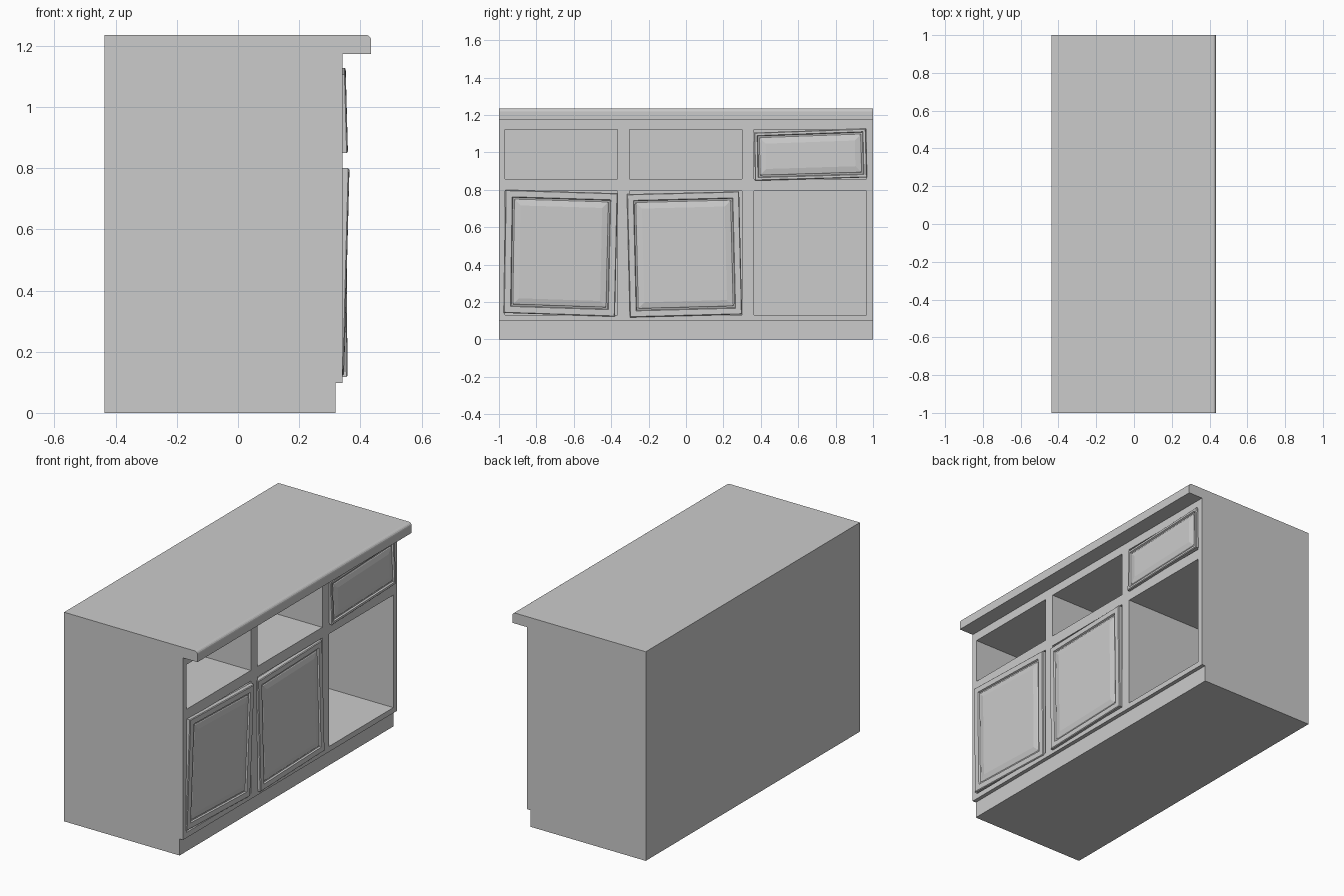
import bpy, bmesh, math
from mathutils import Vector

if "Cube" in bpy.data.objects:
    bpy.data.objects.remove(bpy.data.objects["Cube"])


def make_object(name, bm):
    bmesh.ops.recalc_face_normals(bm, faces=bm.faces)
    mesh = bpy.data.meshes.new(name)
    bm.to_mesh(mesh)
    bm.free()
    obj = bpy.data.objects.new(name, mesh)
    bpy.context.collection.objects.link(obj)
    return obj


# Cabinet side profile (x, z) with toe kick and rounded counter edge
R = 0.018
arc = [(0.435 - R + R * math.cos(a), 1.236 - R + R * math.sin(a))
       for a in (math.radians(22.5 * i) for i in range(5))]
profile = [(-0.437, 0), (0.318, 0), (0.318, 0.098), (0.341, 0.098),
           (0.341, 1.174), (0.435, 1.174)] + arc + [(-0.437, 1.236)]
bm = bmesh.new()
side = bm.faces.new([bm.verts.new((x, -1, z)) for x, z in profile])
ext = bmesh.ops.extrude_face_region(bm, geom=[side])
bmesh.ops.translate(bm, vec=(0, 2, 0),
                    verts=[v for v in ext["geom"] if isinstance(v, bmesh.types.BMVert)])
cabinet = make_object("counter_cabinet", bm)

# Six open compartments: three columns, two rows
COLUMNS = [(-0.967, -0.367), (-0.303, 0.3), (0.364, 0.964)]
ROWS = [(0.13, 0.795), (0.858, 1.122)]
bm = bmesh.new()
for y0, y1 in COLUMNS:
    for z0, z1 in ROWS:
        cube = bmesh.ops.create_cube(bm, size=1)["verts"]
        bmesh.ops.scale(bm, vec=(0.8, y1 - y0, z1 - z0), verts=cube)
        bmesh.ops.translate(bm, vec=(-0.015, (y0 + y1) / 2, (z0 + z1) / 2), verts=cube)
cutter = make_object("compartment_cutter", bm)
cutter.hide_render = True
mod = cabinet.modifiers.new("compartments", "BOOLEAN")
mod.operation = "DIFFERENCE"
mod.solver = "EXACT"
mod.object = cutter
bpy.context.view_layer.objects.active = cabinet
bpy.ops.object.modifier_apply(modifier=mod.name)
bpy.data.objects.remove(cutter)


def crooked_panel(name, corners, x_bottom, x_top, frame):
    """Raised panel; corners (y, z) run bottom-left, bottom-right, top-right, top-left."""
    bl, br, tr, tl = [Vector((x, y, z)) for (y, z), x in
                      zip(corners, (x_bottom, x_bottom, x_top, x_top))]
    width, height = (br - bl).length, (tl - bl).length

    def ring(inset, depth):
        u, v = inset / width, inset / height
        pts = []
        for s, t in ((u, v), (1 - u, v), (1 - u, 1 - v), (u, 1 - v)):
            p = bl.lerp(br, s).lerp(tl.lerp(tr, s), t)
            pts.append(bm.verts.new(p - Vector((depth, 0, 0))))
        return pts

    # Back, bevelled rim, frame, groove, sloped field
    bm = bmesh.new()
    steps = [(0, 0.028), (0, 0.004), (0.004, 0), (frame, 0), (frame + 0.004, 0.009),
             (frame + 0.012, 0.009), (frame + 0.016, 0.006), (frame + 0.045, 0)]
    rings = [ring(*s) for s in steps]
    bm.faces.new(rings[0])
    bm.faces.new(rings[-1])
    for a, b in zip(rings, rings[1:]):
        for i in range(4):
            j = (i + 1) % 4
            bm.faces.new((a[i], a[j], b[j], b[i]))
    return make_object(name, bm)


# Two hanging doors and one skewed drawer front
crooked_panel("left_door", [(-0.975, 0.142), (-0.38, 0.122), (-0.365, 0.782), (-0.965, 0.8)],
              0.347, 0.364, 0.036)
crooked_panel("middle_door", [(-0.3, 0.118), (0.3, 0.134), (0.284, 0.792), (-0.316, 0.777)],
              0.358, 0.353, 0.034)
crooked_panel("drawer_front", [(0.369, 0.849), (0.968, 0.866), (0.962, 1.128), (0.364, 1.106)],
              0.359, 0.352, 0.016)
